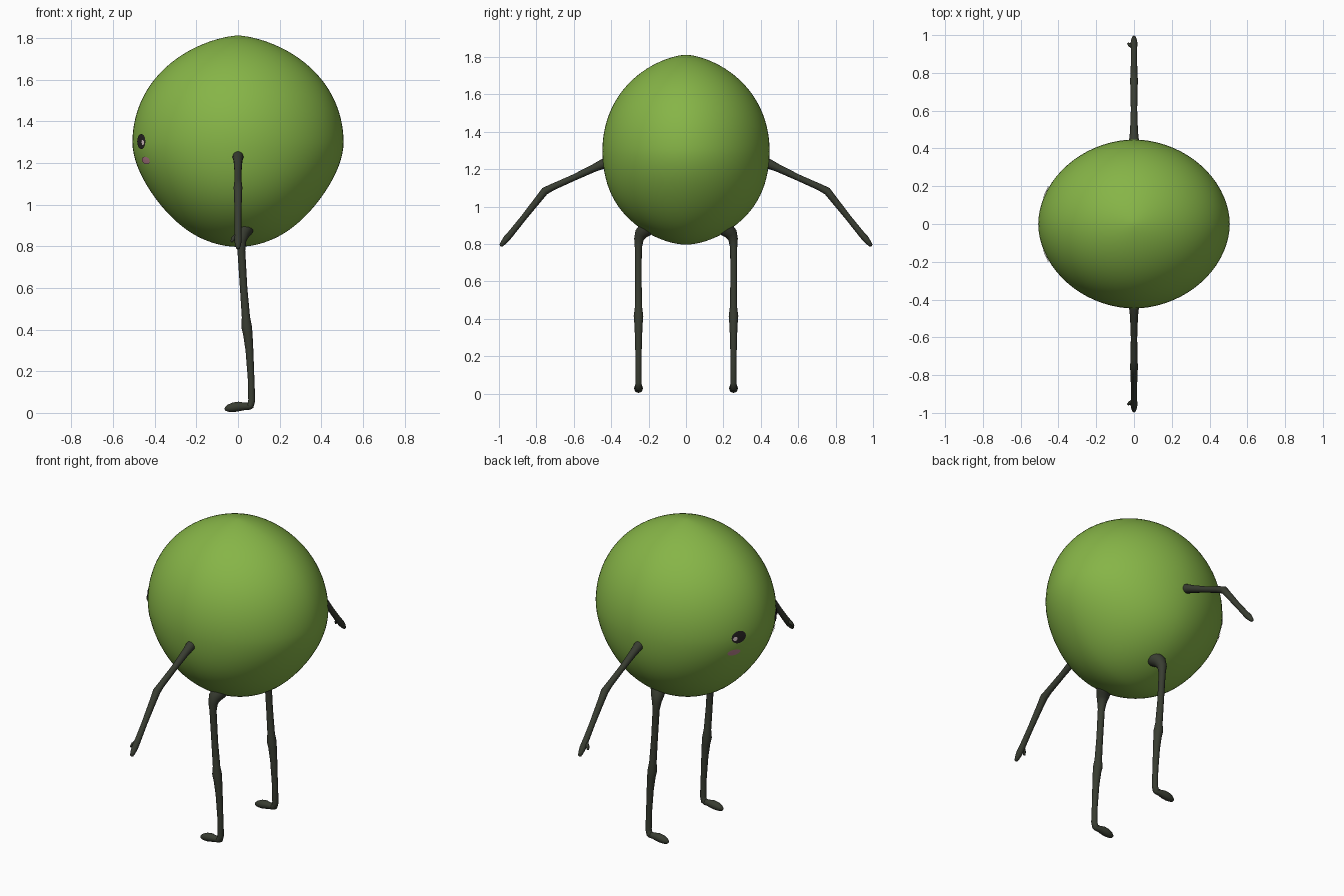
import bpy, bmesh, math
from mathutils import Vector
from mathutils.bvhtree import BVHTree

if "Cube" in bpy.data.objects:
    bpy.data.objects.remove(bpy.data.objects["Cube"])


def material(name, rgb):
    m = bpy.data.materials.new(name)
    m.diffuse_color = (*rgb, 1)
    m.use_nodes = True
    m.node_tree.nodes["Principled BSDF"].inputs["Base Color"].default_value = m.diffuse_color
    return m


GREEN = material("lime green", (0.24, 0.46, 0.063))
DARK = material("dark olive", (0.040, 0.046, 0.031))
BLACK = material("eye black", (0.022, 0.018, 0.018))
PINK = material("blush pink", (0.50, 0.23, 0.28))
PALE = material("pale glint", (0.72, 0.58, 0.60))


def finish(bm, name, mat):
    me = bpy.data.meshes.new(name)
    for f in bm.faces:
        f.smooth = True
    bm.to_mesh(me)
    bm.free()
    me.materials.append(mat)
    ob = bpy.data.objects.new(name, me)
    bpy.context.collection.objects.link(ob)
    return ob


def skin_rings(bm, rings, start, end):
    """Join rings of vertices and close both ends on a pole."""
    n = len(rings[0])
    for a, b in zip(rings, rings[1:]):
        for i in range(n):
            j = (i + 1) % n
            bm.faces.new((a[i], a[j], b[j], b[i]))
    for ring, pole in ((rings[0], start), (rings[-1], end)):
        p = bm.verts.new(pole)
        for i in range(n):
            bm.faces.new((ring[i], ring[(i + 1) % n], p))
    bmesh.ops.recalc_face_normals(bm, faces=bm.faces)


def tube(name, pts, mirror, mat=DARK, n=16):
    """Rounded limb through (x, y, z, radius) points; mirror is +1 or -1 in y."""
    bm = bmesh.new()
    P = [Vector((x, y * mirror, z)) for x, y, z, r in pts]
    R = [p[3] for p in pts]
    rings = []
    side = None
    for i, p in enumerate(P):
        t = (P[min(i + 1, len(P) - 1)] - P[i]).normalized() + (P[i] - P[max(i - 1, 0)]).normalized()
        t.normalize()
        if side is None:
            side = t.orthogonal()
        side = (side - t * side.dot(t)).normalized()
        up = t.cross(side)
        rings.append([bm.verts.new(p + R[i] * (side * math.cos(a) + up * math.sin(a)))
                      for a in (2 * math.pi * k / n for k in range(n))])
    d0 = (P[0] - P[1]).normalized() * R[0] * 0.4
    d1 = (P[-1] - P[-2]).normalized() * R[-1] * 0.4
    skin_rings(bm, rings, P[0] + d0, P[-1] + d1)
    return finish(bm, name, mat)


# Fruit body: squashed superellipsoid with a pointed crown
bm = bmesh.new()
rings, ROWS, SEG = [], 48, 72
for i in range(1, ROWS):
    t = -math.pi / 2 + math.pi * i / ROWS
    u = abs(t) / (math.pi / 2)
    p = 1.97 - 0.32 * u ** 2 if t > 0 else 1.86
    r = math.cos(t) ** (2 / p)
    s = abs(math.sin(t)) ** (2 / p)
    z = 1.30 + (0.512 * s if t > 0 else -0.503 * s)
    k = 0.05 * math.sin(2 * t) ** 2 if t < 0 else 0
    ring = []
    for j in range(SEG):
        a = 2 * math.pi * j / SEG
        c, d = math.cos(a), math.sin(a)
        x = math.copysign(abs(c) ** (2 / 1.92), c) * 0.507 * r * (1 - k)
        y = math.copysign(abs(d) ** (2 / 1.92), d) * 0.447 * r * (1 + k)
        ring.append(bm.verts.new((x, y, z)))
    rings.append(ring)
skin_rings(bm, rings, (0, 0, 0.797), (0, 0, 1.812))
tree = BVHTree.FromBMesh(bm)
finish(bm, "body", GREEN)


def patch(name, mirror, side, z0, w, h, lift, mat):
    """Thin oval plate laid on the body; the face looks towards -x."""
    bm = bmesh.new()

    def on_body(a, b):
        phi = math.pi - mirror * (side + a) / 0.5
        d = Vector((math.cos(phi), math.sin(phi), 0))
        hit = tree.ray_cast(Vector((0, 0, z0 + b)), d)[0]
        return bm.verts.new(hit + d * lift)
    n = 24
    mid = on_body(0, 0)
    prev = None
    for q in (0.35, 0.7, 1.0):
        ring = [on_body(w * q * math.cos(2 * math.pi * k / n), h * q * math.sin(2 * math.pi * k / n))
                for k in range(n)]
        for k in range(n):
            j = (k + 1) % n
            bm.faces.new((prev[k], prev[j], ring[j], ring[k]) if prev else (mid, ring[k], ring[j]))
        prev = ring
    bmesh.ops.recalc_face_normals(bm, faces=bm.faces)
    bm.normal_update()
    if sum(f.normal.x for f in bm.faces) > 0:
        bmesh.ops.reverse_faces(bm, faces=bm.faces)
    finish(bm, name, mat)


for m, tag in ((1, "left"), (-1, "right")):
    # Face
    patch(tag + "_eye", m, 0.178, 1.303, 0.043, 0.036, 0.004, BLACK)
    patch(tag + "_eye_glint", m, 0.201, 1.298, 0.013, 0.012, 0.007, PALE)
    patch(tag + "_cheek", m, 0.200, 1.212, 0.040, 0.018, 0.004, PINK)
    # Arm with elbow and tapering hand
    tube(tag + "_arm", [
        (0, 0.40, 1.243, 0.026), (0, 0.445, 1.228, 0.026), (0, 0.49, 1.207, 0.021),
        (0, 0.60, 1.155, 0.017), (0, 0.71, 1.106, 0.018), (0, 0.755, 1.083, 0.021),
        (0, 0.785, 1.045, 0.019), (0, 0.87, 0.938, 0.016), (0, 0.935, 0.857, 0.017),
        (0, 0.96, 0.828, 0.018), (0, 0.978, 0.806, 0.014), (0, 0.99, 0.791, 0.009)], m)
    # Thumb
    tube(tag + "_thumb", [
        (-0.005, 0.935, 0.857, 0.009), (-0.022, 0.948, 0.838, 0.010),
        (-0.031, 0.955, 0.822, 0.006)], m, n=10)
    # Leg with flared hip, knee and ankle
    tube(tag + "_leg", [
        (0.040, 0.18, 0.905, 0.045), (0.030, 0.215, 0.880, 0.042), (0.018, 0.240, 0.855, 0.035),
        (0.014, 0.252, 0.825, 0.026), (0.016, 0.255, 0.78, 0.019), (0.027, 0.255, 0.60, 0.018),
        (0.038, 0.254, 0.46, 0.020), (0.041, 0.254, 0.415, 0.026), (0.047, 0.254, 0.38, 0.023),
        (0.055, 0.254, 0.30, 0.019), (0.063, 0.254, 0.16, 0.016), (0.066, 0.254, 0.06, 0.017),
        (0.060, 0.254, 0.036, 0.018), (0.045, 0.254, 0.031, 0.017)], m)
    # Foot pointing towards the face side
    tube(tag + "_foot", [
        (0.068, 0.254, 0.033, 0.012), (0.055, 0.254, 0.032, 0.017), (0.030, 0.254, 0.031, 0.018),
        (0.005, 0.254, 0.031, 0.023), (-0.022, 0.254, 0.027, 0.023), (-0.045, 0.254, 0.022, 0.018),
        (-0.061, 0.254, 0.018, 0.009)], m)
